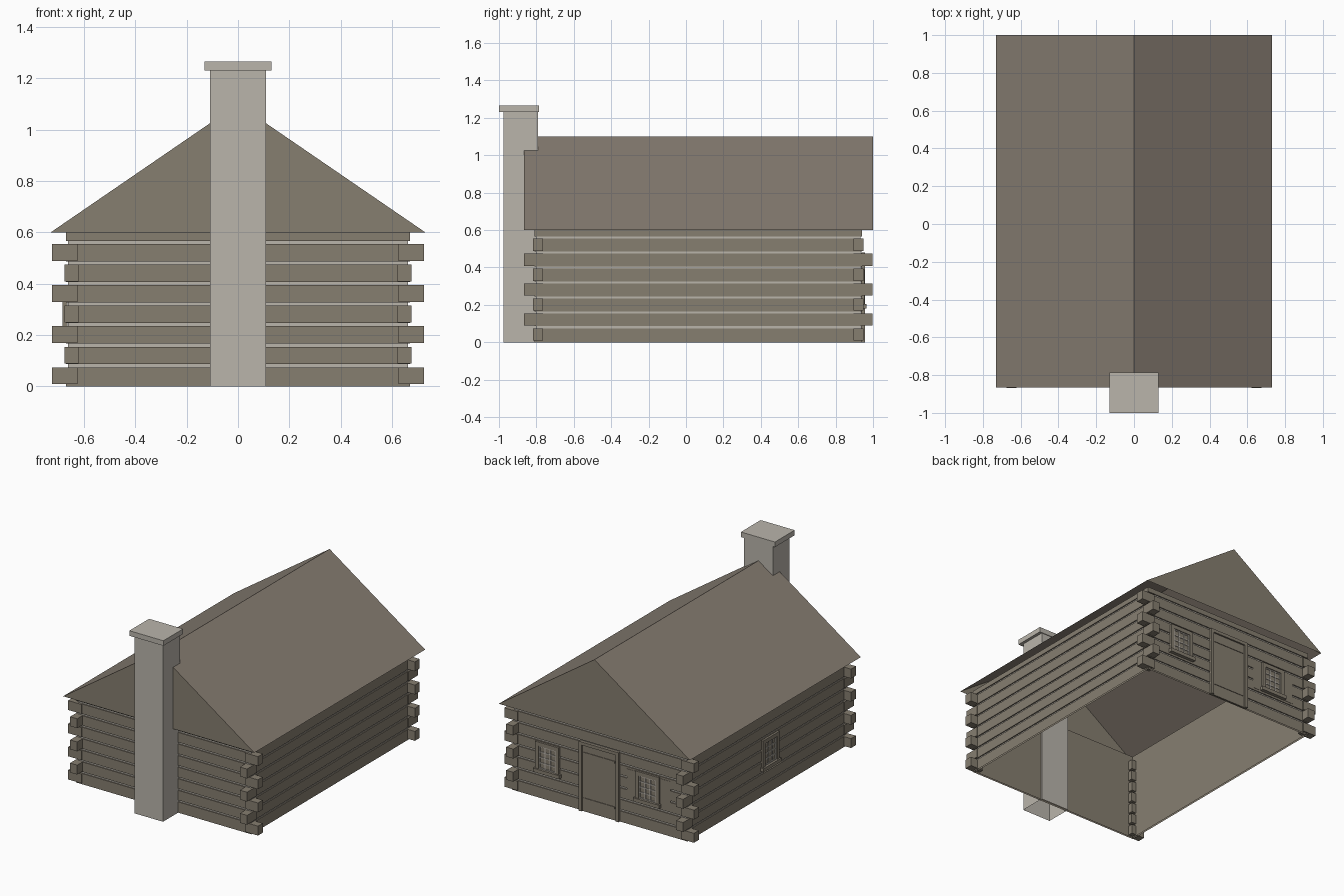
import bpy, bmesh
from mathutils import Matrix

cube = bpy.data.objects.get("Cube")
if cube:
    bpy.data.objects.remove(cube, do_unlink=True)


def material(name, rgb):
    m = bpy.data.materials.new(name)
    m.use_nodes = True
    col = (*rgb, 1)
    m.diffuse_color = col
    m.node_tree.nodes["Principled BSDF"].inputs["Base Color"].default_value = col
    return m


MATS = [material("log brown", (0.24, 0.21, 0.163)),
        material("pale mortar", (0.49, 0.46, 0.41)),
        material("roof brown", (0.24, 0.205, 0.168))]
LOG, PALE, ROOF = range(3)

X, FRONT, BACK = 0.67, -0.81, 0.94      # wall faces
PITCH, WALL_TOP = 0.08, 0.6


def finish(name, bm, recalc=True):
    if recalc:
        bmesh.ops.recalc_face_normals(bm, faces=bm.faces)
    me = bpy.data.meshes.new(name)
    bm.to_mesh(me)
    bm.free()
    for m in MATS:
        me.materials.append(m)
    ob = bpy.data.objects.new(name, me)
    bpy.context.collection.objects.link(ob)
    return ob


def add_box(bm, x, y, z, mat, open_bottom=False):
    """Box from (low, high) ranges."""
    lo, hi = zip(x, y, z)
    size = [b - a for a, b in zip(lo, hi)]
    mid = [(a + b) / 2 for a, b in zip(lo, hi)]
    mtx = Matrix.Translation(mid) @ Matrix.Diagonal((*size, 1))
    verts = bmesh.ops.create_cube(bm, size=1, matrix=mtx)["verts"]
    faces = {f for v in verts for f in v.link_faces}
    for f in faces:
        f.material_index = mat
    if open_bottom:
        low = [f for f in faces if all(v.co.z < z[0] + 1e-5 for v in f.verts)]
        bmesh.ops.delete(bm, geom=low, context='FACES_ONLY')


# Log walls: stacked rings, with the mortar joints set back
bm = bmesh.new()
levels = [(0, 0)]
for k in range(1, 8):
    a, b = k * PITCH - 0.006, k * PITCH + 0.006
    levels += [(a, 0), (a, 0.008), (b, 0.008), (b, 0)]
levels.append((WALL_TOP, 0))


def ring(z, inset):
    x, f, b = X - inset, FRONT + inset, BACK - inset
    return [bm.verts.new(p) for p in ((-x, f, z), (x, f, z), (x, b, z), (-x, b, z))]


def band(low, high, mat):
    for i in range(4):
        j = (i + 1) % 4
        bm.faces.new((low[i], low[j], high[j], high[i])).material_index = mat


rings = [ring(*lv) for lv in levels]
for i in range(len(rings) - 1):
    joint = levels[i][1] > 0 and levels[i + 1][1] > 0
    band(rings[i], rings[i + 1], PALE if joint else LOG)
finish("log_walls", bm, recalc=False)

# Plain inner lining
bm = bmesh.new()
band(ring(WALL_TOP, 0.012), ring(0, 0.012), LOG)
finish("wall_lining", bm, recalc=False)

# Crossing log ends at the four corners
bm = bmesh.new()
for k in range(7):
    z = (k * PITCH + 0.009, k * PITCH + 0.074)
    for s in (-1, 1):
        for wall, out in ((FRONT, -1), (BACK, 1)):
            if k % 2 == 0:
                xs, ys = (0.625, 0.725), (wall - out * 0.045, wall + out * 0.008)
            else:
                xs, ys = (0.622, 0.676), (wall - out * 0.045, wall + out * 0.057)
            add_box(bm, sorted(s * v for v in xs), sorted(ys), z, LOG)
finish("corner_log_ends", bm)

# Roof: two slopes and two gable ends, open underneath
bm = bmesh.new()
front, back = [[bm.verts.new((x, y, z)) for x, z in ((-0.73, 0.6), (0, 1.1), (0.73, 0.6))]
               for y in (-0.865, 1.0)]
bm.faces.new((front[0], front[1], back[1], back[0]))
bm.faces.new((front[1], front[2], back[2], back[1]))
bm.faces.new(front)
bm.faces.new(back)
for f in bm.faces:
    f.material_index = ROOF if abs(f.calc_center_median().x) > 0.1 else LOG
finish("roof", bm)

# Chimney and cap
bm = bmesh.new()
add_box(bm, (-0.11, 0.11), (-0.975, -0.79), (0, 1.23), PALE, open_bottom=True)
finish("chimney", bm)
bm = bmesh.new()
add_box(bm, (-0.13, 0.13), (-1.0, -0.785), (1.23, 1.265), PALE)
finish("chimney_cap", bm)


# Windows: built facing +y, then placed
def window(name, mtx):
    bm = bmesh.new()
    w, g, z0, z1, g0, g1 = 0.09, 0.064, 0.18, 0.39, 0.205, 0.362
    for s in (-1, 1):
        add_box(bm, sorted((s * g, s * w)), (-0.005, 0.014), (z0, z1), LOG)
    add_box(bm, (-g, g), (-0.005, 0.014), (g1, z1), LOG)
    add_box(bm, (-0.1, 0.1), (-0.005, 0.024), (z0, g0), LOG)
    add_box(bm, (-g, g), (-0.005, 0.003), (g0, g1), LOG)
    t = 0.0035
    for i in range(4):
        u = -g + t + i * (g - t) * 2 / 3
        add_box(bm, (u - t, u + t), (0, 0.008), (g0, g1), PALE)
    for i in range(5):
        v = g0 + t + i * (g1 - g0 - 2 * t) / 4
        add_box(bm, (-g, g), (0, 0.0075), (v - t, v + t), PALE)
    bm.transform(mtx)
    finish(name, bm)


window("back_left_window", Matrix.Translation((0.395, BACK, 0)))
window("back_right_window", Matrix.Translation((-0.37, BACK, 0)))
window("side_window", Matrix.Translation((-X, 0.045, 0)) @ Matrix.Rotation(1.5707963, 4, 'Z'))

# Plank panel behind one back window
bm = bmesh.new()
add_box(bm, (-0.54, -0.207), (BACK - 0.005, BACK + 0.002), (0.18, 0.38), LOG)
finish("window_plank_panel", bm)

# Back door with frame and two battens
bm = bmesh.new()
for s in (-1, 1):
    add_box(bm, sorted((s * 0.13, s * 0.152)), (BACK - 0.005, BACK + 0.016), (0, 0.48), LOG)
add_box(bm, (-0.13, 0.13), (BACK - 0.005, BACK + 0.016), (0.458, 0.48), LOG)
finish("door_frame", bm)
bm = bmesh.new()
add_box(bm, (-0.13, 0.13), (BACK - 0.005, BACK + 0.005), (0, 0.458), LOG)
for z in (0.08, 0.395):
    add_box(bm, (-0.12, 0.12), (BACK, BACK + 0.009), (z, z + 0.014), LOG)
finish("door", bm)
